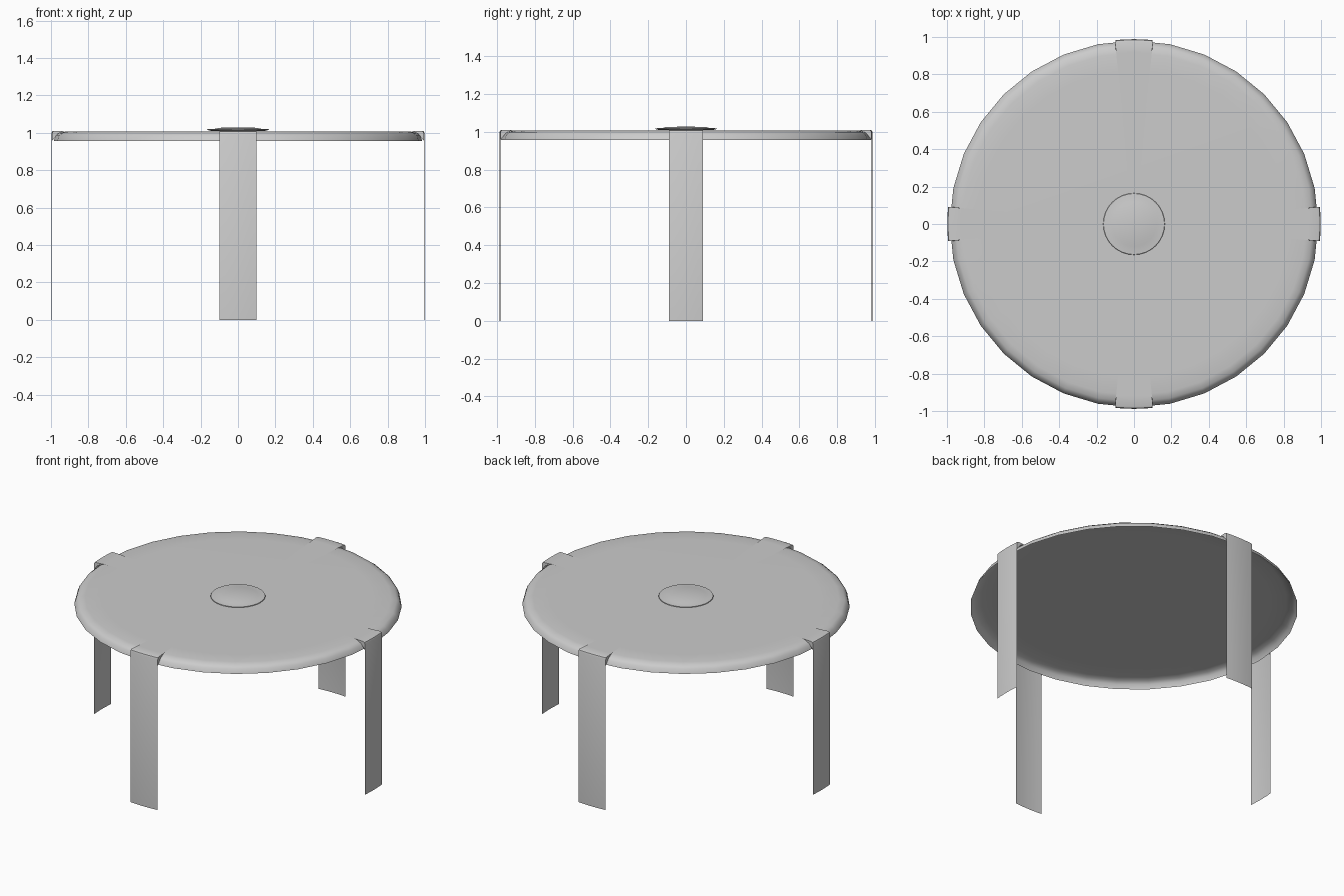
import bpy, bmesh, math

if "Cube" in bpy.data.objects:
    bpy.data.objects.remove(bpy.data.objects["Cube"])


def finish(name, bm, angle=40):
    bmesh.ops.remove_doubles(bm, verts=bm.verts, dist=0.0002)
    bmesh.ops.recalc_face_normals(bm, faces=bm.faces)
    me = bpy.data.meshes.new(name)
    bm.to_mesh(me)
    bm.free()
    ob = bpy.data.objects.new(name, me)
    bpy.context.collection.objects.link(ob)
    bpy.ops.object.select_all(action='DESELECT')
    ob.select_set(True)
    bpy.context.view_layer.objects.active = ob
    bpy.ops.object.shade_smooth_by_angle(angle=math.radians(angle))
    return ob


def lathe(name, profile, steps, sy=1.0, angle=40):
    """Open sheet turned around z."""
    bm = bmesh.new()
    vs = [bm.verts.new((r, 0, z)) for r, z in profile]
    es = [bm.edges.new(p) for p in zip(vs, vs[1:])]
    bmesh.ops.spin(bm, geom=vs + es, cent=(0, 0, 0), axis=(0, 0, 1),
                   angle=math.tau, steps=steps, use_duplicate=False)
    for v in bm.verts:
        v.co.y *= sy
    return finish(name, bm, angle)


def strip_leg(name, turn, reach, half):
    """Tapered strip on the top that folds down into a curved sheet leg."""
    bm = bmesh.new()
    c, s = math.cos(turn), math.sin(turn)

    def vert(r, t, z):
        return bm.verts.new((r * c - t * s, r * s + t * c, z))

    # radius, height, share of full width
    rows = [(0.05, 1.011, 0.13), (0.5, 1.011, 0.53), (reach - 0.07, 1.011, 0.95),
            (reach - 0.014, 1.011, 1), (reach - 0.004, 1.007, 1),
            (reach, 0.997, 1), (reach, 0.0, 1)]
    n = 6
    grid = []
    for r, z, share in rows:
        row = []
        for i in range(n + 1):
            t = half * share * (2 * i / n - 1)
            row.append(vert(math.sqrt(r * r - t * t), t, z))
        grid.append(row)
    for a, b in zip(grid, grid[1:]):
        for i in range(n):
            bm.faces.new((a[i], a[i + 1], b[i + 1], b[i]))
    # small side cheeks closing the gap to the rounded rim
    for side in (-1, 1):
        pts = [(reach - 0.07, 1.011, 0.95), (reach - 0.014, 1.011, 1),
               (reach - 0.004, 1.007, 1), (reach, 0.997, 1), (reach, 0.957, 1),
               (reach - 0.014, 0.975, 1), (reach - 0.03, 0.995, 1)]
        ring = []
        for r, z, share in pts:
            t = side * half * share
            ring.append(vert(math.sqrt(r * r - t * t), t, z))
        bm.faces.new(ring)
    return finish(name, bm)


# Table top: thin sheet with rounded, turned-down rim
lathe("table_top", [(0, 1.008), (0.82, 1.008), (0.92, 1.007), (0.955, 1.0),
                    (0.975, 0.985), (0.985, 0.957)], 32, sy=0.995, angle=60)

# Four folded legs
for name, quarter, reach, half in (("right_leg", 0, 0.998, 0.09), ("back_leg", 1, 0.988, 0.1),
                                   ("left_leg", 2, 0.998, 0.09), ("front_leg", 3, 0.988, 0.1)):
    strip_leg(name, quarter * math.pi / 2, reach, half)

# Centre cap
lathe("centre_cap", [(0, 1.028), (0.10, 1.027), (0.12, 1.022), (0.163, 1.019),
                     (0.165, 1.016), (0.14, 1.009)], 32)
